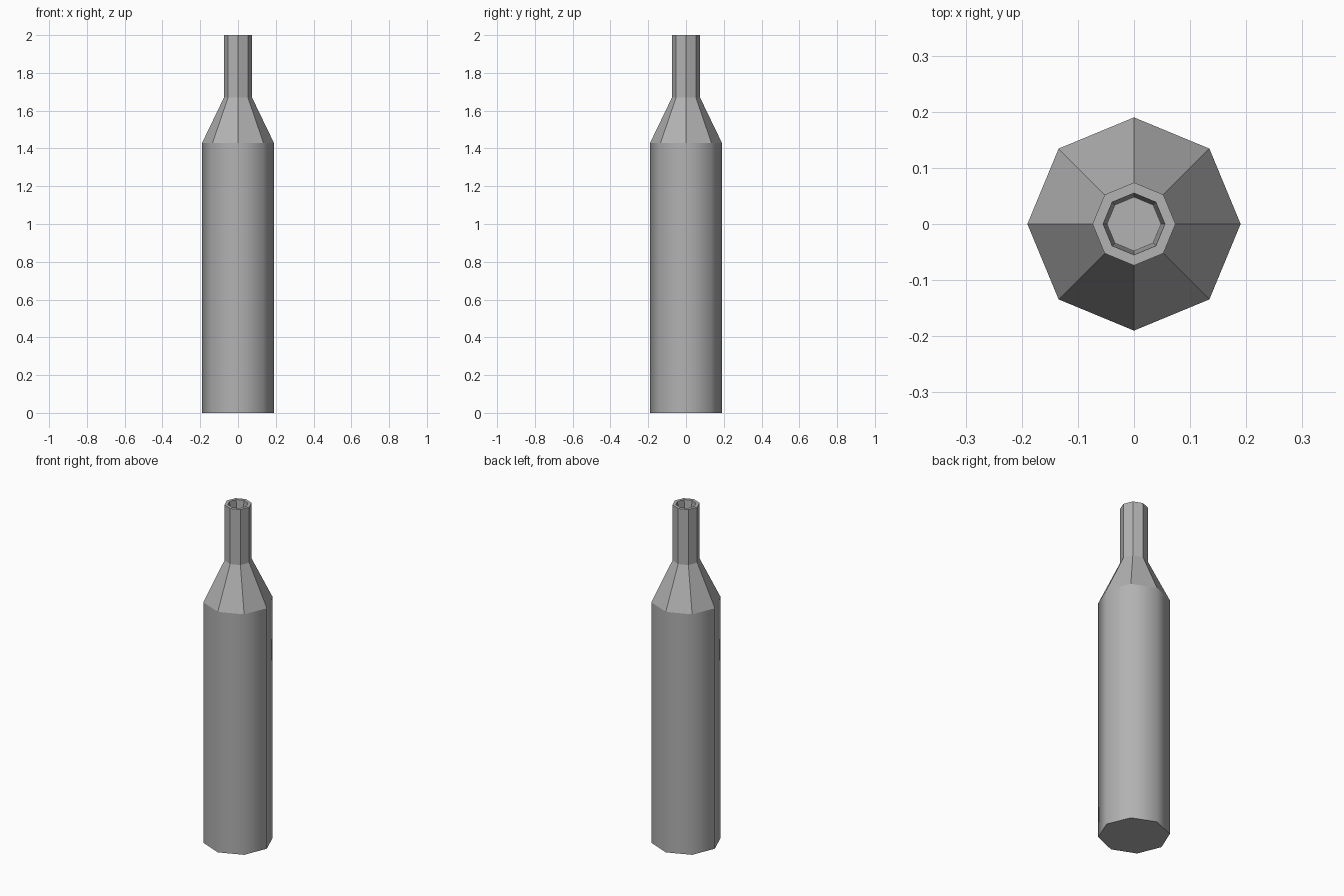
import bpy, bmesh
from math import cos, sin, pi

if "Cube" in bpy.data.objects:
    bpy.data.objects.remove(bpy.data.objects["Cube"])

SIDES = 8
# (radius, height) from the base, up the outside and down into the neck bore
PROFILE = [(0.19, 0.0), (0.19, 1.43), (0.074, 1.67), (0.074, 2.0),
           (0.055, 2.0), (0.048, 1.85)]


def ring(bm, r, z):
    return [bm.verts.new((r * cos(2 * pi * i / SIDES), r * sin(2 * pi * i / SIDES), z))
            for i in range(SIDES)]


bm = bmesh.new()
rings = [ring(bm, r, z) for r, z in PROFILE]

# Walls: smooth body, faceted shoulder, neck, lip and bore
for level, (a, b) in enumerate(zip(rings, rings[1:])):
    for i in range(SIDES):
        j = (i + 1) % SIDES
        face = bm.faces.new((a[i], a[j], b[j], b[i]))
        face.smooth = level == 0

# Base and bore floor
bm.faces.new(rings[0][::-1])
bm.faces.new(rings[-1])

# Keep the body's top and bottom borders crisp
for e in bm.edges:
    if not all(f.smooth for f in e.link_faces):
        e.smooth = False

mesh = bpy.data.meshes.new("bottle")
bm.to_mesh(mesh)
bm.free()

# Mid-grey body colour
grey = bpy.data.materials.new("dark_grey")
grey.diffuse_color = (0.445, 0.445, 0.445, 1)
grey.use_nodes = True
grey.node_tree.nodes["Principled BSDF"].inputs["Base Color"].default_value = grey.diffuse_color
mesh.materials.append(grey)

bottle = bpy.data.objects.new("bottle", mesh)
bpy.context.collection.objects.link(bottle)
